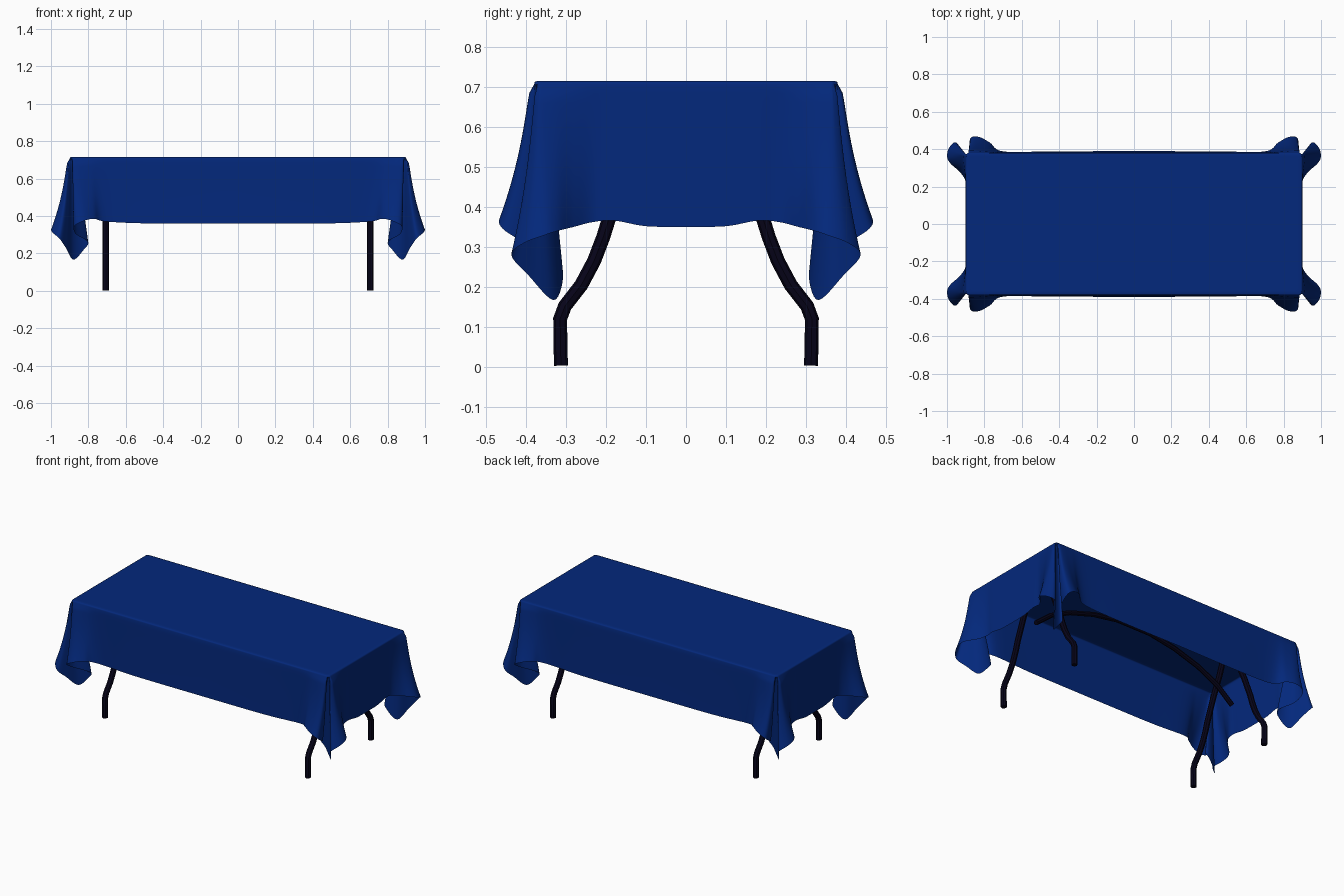
import bpy, bmesh, math
from mathutils import Vector

cube = bpy.data.objects.get("Cube")
if cube:
    bpy.data.objects.remove(cube, do_unlink=True)


def material(name, rgb):
    m = bpy.data.materials.new(name)
    m.use_nodes = True
    m.diffuse_color = (*rgb, 1)
    m.node_tree.nodes["Principled BSDF"].inputs["Base Color"].default_value = (*rgb, 1)
    return m


BLUE = material("royal blue cloth", (0.001, 0.021, 0.2))
DARK = material("dark metal", (0.002, 0.0012, 0.01))
HALF_X, HALF_Y, TOP = 0.9, 0.38, 0.715


def smooth(obj, angle):
    bpy.ops.object.select_all(action='DESELECT')
    obj.select_set(True)
    bpy.context.view_layer.objects.active = obj
    bpy.ops.object.shade_smooth_by_angle(angle=math.radians(angle))


def spline(points, steps):
    """Catmull-Rom curve through points of any dimension."""
    pts = [Vector(p) for p in [points[0], *points, points[-1]]]
    out = []
    for a, b, c, d in zip(pts, pts[1:], pts[2:], pts[3:]):
        for i in range(steps):
            t = i / steps
            out.append(0.5 * (2 * b + (c - a) * t + (2 * a - 5 * b + 4 * c - d) * t * t
                              + (3 * b - a - 3 * c + d) * t ** 3))
    return out + [pts[-1]]


def corner(turn):
    """Point on the rounded table corner; turn runs 0 (long side) to 1 (short side)."""
    a, r = math.radians(90 * (1 - turn)), 0.018
    return (HALF_X - r + r * math.cos(a), HALF_Y - r + r * math.sin(a))


def drape(h, t):
    """Sideways share of a cloth ruling: flaring outside, quickly tucked inside."""
    tuck = min(max(min(HALF_X - h.x, HALF_Y - h.y), 0) / 0.05, 1)
    flare = 0.35 * t ** 0.35 + 0.65 * t * t
    return flare + (t ** 0.65 - flare) * tuck


# Quarter of the hem, from mid long side round the corner folds to mid short side
hem = [
    ((0, HALF_Y), (0, 0.39, 0.36)),
    ((0.45, HALF_Y), (0.45, 0.388, 0.36)),
    ((0.70, HALF_Y), (0.70, 0.388, 0.37)),
    ((0.80, HALF_Y), (0.77, 0.435, 0.385)),
    ((0.86, HALF_Y), (0.83, 0.466, 0.372)),
    (corner(0), (0.875, 0.458, 0.345)),
    (corner(0.2), (0.868, 0.395, 0.305)),
    (corner(0.35), (0.802, 0.322, 0.262)),   # inner tuck
    (corner(0.42), (0.825, 0.308, 0.22)),
    (corner(0.5), (0.88, 0.332, 0.167)),     # hanging tip
    (corner(0.6), (0.92, 0.395, 0.23)),
    (corner(0.75), (0.955, 0.437, 0.28)),
    (corner(0.9), (0.99, 0.405, 0.31)),
    (corner(1), (0.999, 0.358, 0.328)),
    ((HALF_X, 0.33), (0.98, 0.322, 0.34)),
    ((HALF_X, 0.28), (0.935, 0.282, 0.35)),
    ((HALF_X, 0.23), (0.903, 0.235, 0.362)),
    ((HALF_X, 0.18), (0.902, 0.18, 0.366)),
    ((HALF_X, 0.10), (0.902, 0.10, 0.352)),
    ((HALF_X, 0), (0.902, 0, 0.35)),
]
edge_line = spline([e for e, _ in hem], 6)
hem_line = spline([h for _, h in hem], 6)

# Tablecloth: flat border, rounded edge, then rulings down to the hem
bm = bmesh.new()
ROWS = 16
columns = []
for e, h in zip(edge_line, hem_line):
    x = min(max(e.x, 0), HALF_X)
    y = min(max(e.y, 0), HALF_Y)
    column = [bm.verts.new((x * 0.975, y * 0.94, TOP)),
              bm.verts.new((x * 0.993, y * 0.983, TOP)),
              bm.verts.new((x * 0.998, y * 0.996, TOP - 0.002))]
    for r in range(ROWS + 1):
        t = r / ROWS
        s = drape(h, t)
        column.append(bm.verts.new((x + (h.x - x) * s, y + (h.y - y) * s,
                                    TOP - 0.008 + (h.z - TOP + 0.008) * t)))
    columns.append(column)
for a, b in zip(columns, columns[1:]):
    for i in range(len(a) - 1):
        bm.faces.new((a[i], a[i + 1], b[i + 1], b[i]))
rim_verts = {c[0] for c in columns}
bmesh.ops.remove_doubles(bm, verts=bm.verts, dist=0.0002)
rim = sorted((v for v in rim_verts if v.is_valid),
             key=lambda v: math.atan2(v.co.y, v.co.x))
top = bm.faces.new([bm.verts.new((0, 0, TOP))] + rim)
bmesh.ops.recalc_face_normals(bm, faces=bm.faces)
top.normal_update()
if top.normal.z < 0:
    bmesh.ops.reverse_faces(bm, faces=bm.faces)
mesh = bpy.data.meshes.new("tablecloth")
bm.to_mesh(mesh)
bm.free()
cloth = bpy.data.objects.new("tablecloth", mesh)
bpy.context.collection.objects.link(cloth)
mesh.materials.append(BLUE)
smooth(cloth, 65)
mirror = cloth.modifiers.new("mirror", 'MIRROR')
mirror.use_axis = (True, True, False)


def tube(name, points, radius):
    data = bpy.data.curves.new(name, 'CURVE')
    data.dimensions = '3D'
    data.bevel_depth = radius
    data.bevel_resolution = 2
    data.use_fill_caps = True
    line = data.splines.new('POLY')
    line.points.add(len(points) - 1)
    for p, co in zip(line.points, points):
        p.co = (*co, 1)
    data.materials.append(DARK)
    obj = bpy.data.objects.new(name, data)
    bpy.context.collection.objects.link(obj)
    bpy.ops.object.select_all(action='DESELECT')
    obj.select_set(True)
    bpy.context.view_layer.objects.active = obj
    bpy.ops.object.convert(target='MESH')
    smooth(bpy.context.object, 40)


# Bent folding legs and the arched brace between them
leg_path = [(0.313, 0.003), (0.315, 0.12), (0.303, 0.152), (0.262, 0.205), (0.23, 0.265),
            (0.207, 0.325), (0.19, 0.38), (0.135, 0.52), (0.085, 0.63), (0.06, 0.70)]
for sx, end in ((1, "left"), (-1, "right")):
    for sy, side in ((-1, "front"), (1, "back")):
        tube(f"{side}_{end}_leg", [(sx * 0.707, sy * y, z) for y, z in leg_path], 0.0175)
brace_half = [(0.73, 0.41), (0.62, 0.50), (0.48, 0.57), (0.30, 0.625), (0.12, 0.655)]
brace_path = brace_half + [(-x, z) for x, z in reversed(brace_half)]
tube("arched_brace", [(x, 0, z) for x, z in brace_path], 0.015)
